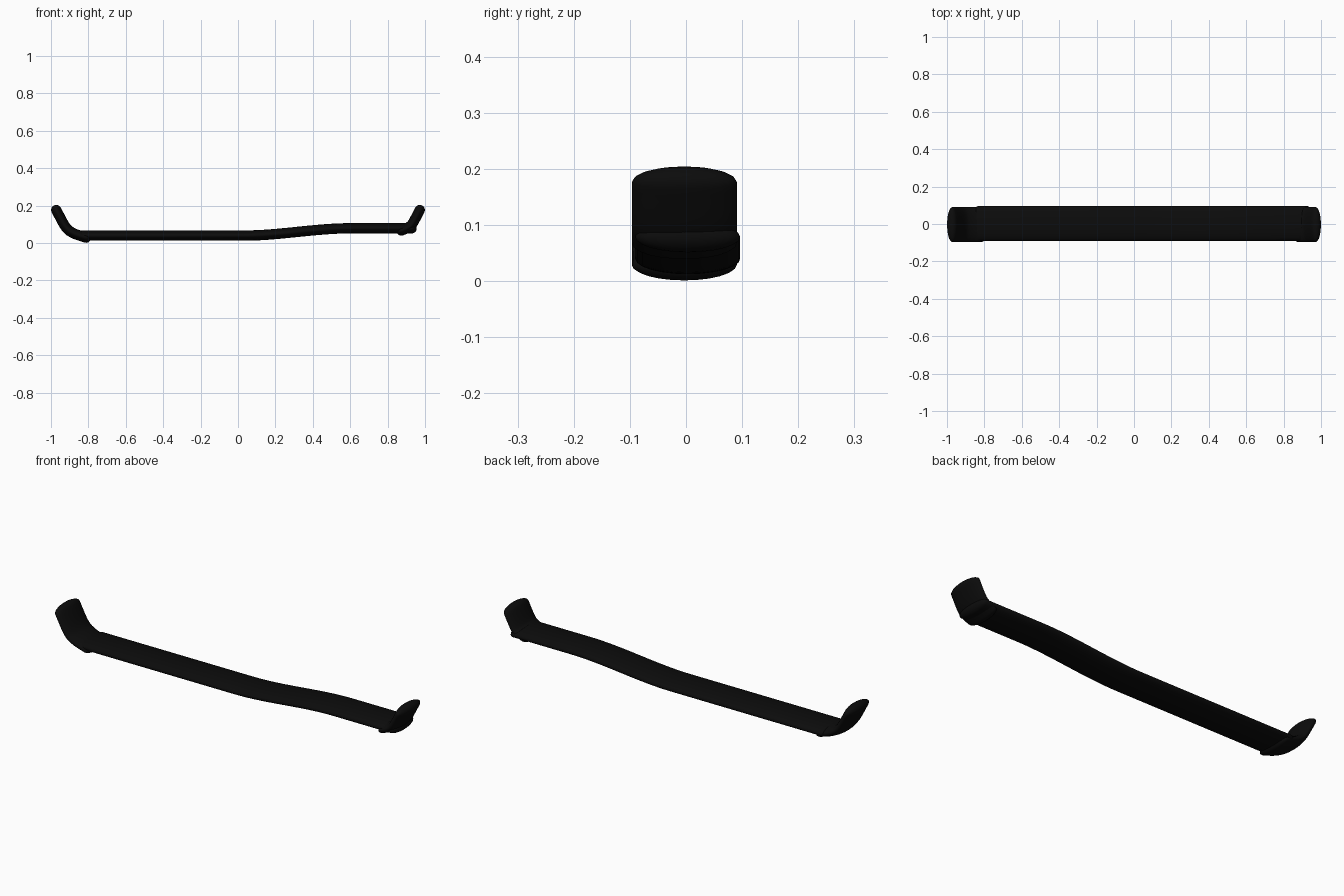
import bpy, bmesh, math
from mathutils import Vector

if "Cube" in bpy.data.objects:
    bpy.data.objects.remove(bpy.data.objects["Cube"])

R, W = 0.0275, 0.0935      # half thickness and half width of the flattened tube
SIDES, CAP = 24, 5

black = bpy.data.materials.new("black")
black.diffuse_color = (0.0035, 0.0035, 0.0035, 1)
black.use_nodes = True
black.node_tree.nodes["Principled BSDF"].inputs["Base Color"].default_value = black.diffuse_color


def smooth_path(pts, n=6):
    """Catmull-Rom curve through (x, z) points."""
    p = [Vector(q) for q in pts]
    p = [2 * p[0] - p[1]] + p + [2 * p[-1] - p[-2]]
    out = []
    for i in range(1, len(p) - 2):
        a, b, c, d = p[i - 1:i + 3]
        for k in range(n):
            t = k / n
            out.append(0.5 * (2 * b + (c - a) * t + (2 * a - 5 * b + 4 * c - d) * t * t
                              + (3 * b - a - 3 * c + d) * t ** 3))
    out.append(p[-2])
    return out


def flat_tube(name, path, y):
    """Sweep an elliptical section along an (x, z) path, with domed ends."""
    last = len(path) - 1
    tang = [(path[min(i + 1, last)] - path[max(i - 1, 0)]).normalized()
            for i in range(last + 1)]
    rings = []             # (centre, tangent, scale)
    angles = [math.pi / 2 * k / CAP for k in range(1, CAP)]
    for a in reversed(angles):
        rings.append((path[0] - tang[0] * R * math.sin(a), tang[0], math.cos(a)))
    rings += [(c, t, 1) for c, t in zip(path, tang)]
    for a in angles:
        rings.append((path[-1] + tang[-1] * R * math.sin(a), tang[-1], math.cos(a)))

    bm = bmesh.new()
    loops = []
    for c, t, s in rings:
        loop = []
        for k in range(SIDES):
            a = 2 * math.pi * k / SIDES
            h = R * s * math.cos(a)
            loop.append(bm.verts.new((c.x - t.y * h, y + W * s * math.sin(a), c.y + t.x * h)))
        loops.append(loop)
    for A, B in zip(loops, loops[1:]):
        for k in range(SIDES):
            j = (k + 1) % SIDES
            bm.faces.new((A[k], A[j], B[j], B[k]))
    # dome tips
    for loop, c in ((loops[0], path[0] - tang[0] * R), (loops[-1], path[-1] + tang[-1] * R)):
        tip = bm.verts.new((c.x, y, c.y))
        for k in range(SIDES):
            bm.faces.new((loop[k], loop[(k + 1) % SIDES], tip))
    bmesh.ops.recalc_face_normals(bm, faces=bm.faces)
    for f in bm.faces:
        f.smooth = True
    me = bpy.data.meshes.new(name)
    bm.to_mesh(me)
    bm.free()
    me.materials.append(black)
    bpy.context.collection.objects.link(bpy.data.objects.new(name, me))


# long bar: level, with a gentle step up on the right
bar = [Vector((-0.835, 0.04))]
for i in range(17):
    t = i / 16
    bar.append(Vector((0.03 + 0.57 * t, 0.04 + 0.039 * t * t * (3 - 2 * t))))
bar.append(Vector((0.928, 0.079)))
flat_tube("long_bar", bar, 0.003)

# upturned ends
flat_tube("left_hook", smooth_path([(-0.972, 0.177), (-0.922, 0.087), (-0.88, 0.053),
                                    (-0.812, 0.029)]), -0.003)
flat_tube("right_hook", smooth_path([(0.972, 0.177), (0.935, 0.108), (0.912, 0.085),
                                     (0.874, 0.067)]), -0.003)
